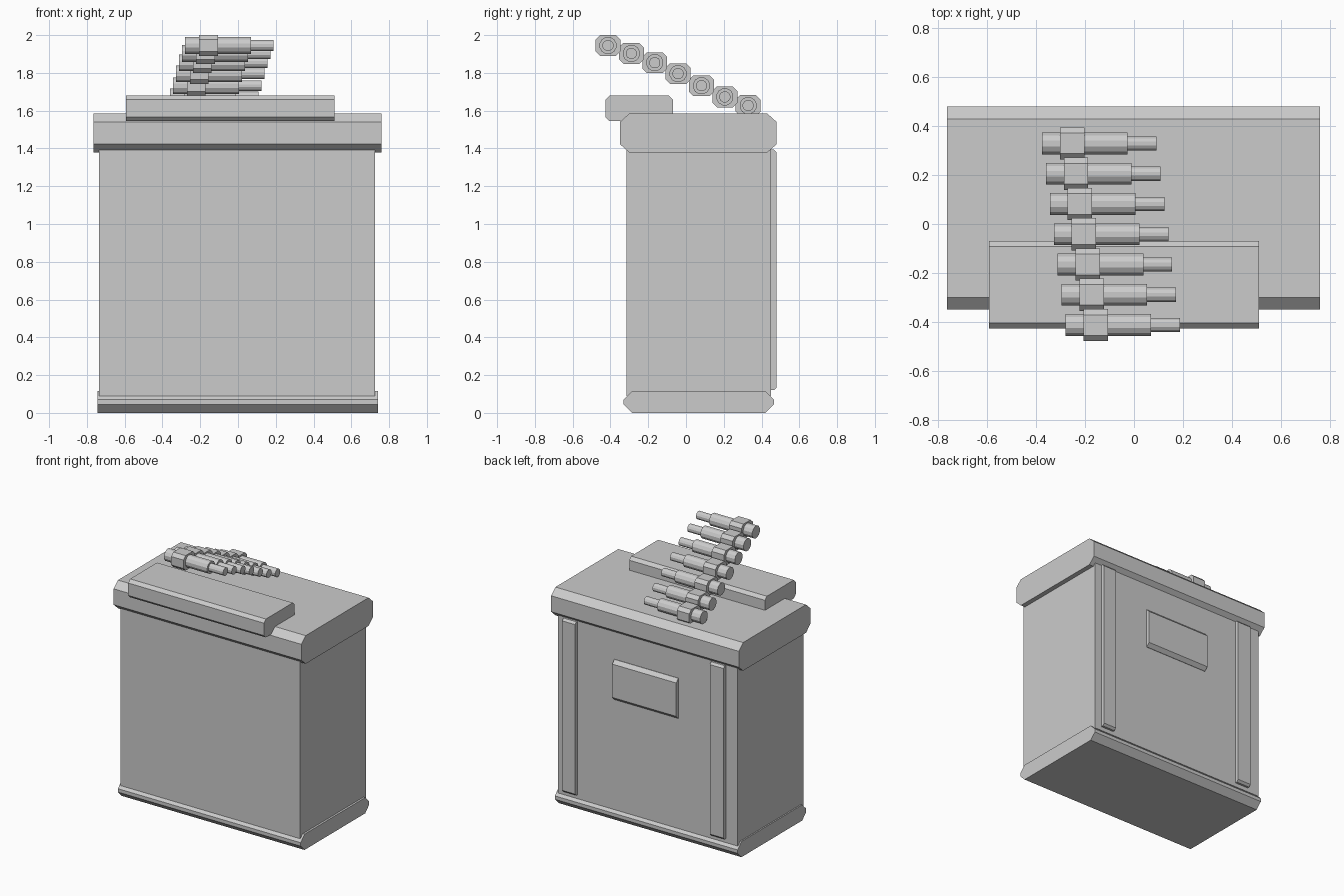
import bpy, bmesh, math

if "Cube" in bpy.data.objects:
    bpy.data.objects.remove(bpy.data.objects["Cube"])

grey = bpy.data.materials.new("plain grey")
grey.diffuse_color = (0.6, 0.6, 0.6, 1)
grey.use_nodes = True
grey.node_tree.nodes["Principled BSDF"].inputs["Base Color"].default_value = grey.diffuse_color


def extrude_x(name, profile, x0, x1):
    """Solid made by sweeping a closed (y, z) profile from x0 to x1."""
    bm = bmesh.new()
    face = bm.faces.new([bm.verts.new((x0, y, z)) for y, z in profile])
    ext = bmesh.ops.extrude_face_region(bm, geom=[face])["geom"]
    moved = [v for v in ext if isinstance(v, bmesh.types.BMVert)]
    bmesh.ops.translate(bm, verts=moved, vec=(x1 - x0, 0, 0))
    bmesh.ops.recalc_face_normals(bm, faces=bm.faces)
    mesh = bpy.data.meshes.new(name)
    bm.to_mesh(mesh)
    bm.free()
    mesh.materials.append(grey)
    obj = bpy.data.objects.new(name, mesh)
    bpy.context.collection.objects.link(obj)
    return obj


def bar(name, x0, x1, y0, y1, z0, z1, cy=0.0, cz=0.0):
    """Box along x whose four long edges are chamfered by cy, cz."""
    if cy == 0:
        profile = [(y0, z0), (y1, z0), (y1, z1), (y0, z1)]
    else:
        profile = [(y0 + cy, z0), (y1 - cy, z0), (y1, z0 + cz), (y1, z1 - cz),
                   (y1 - cy, z1), (y0 + cy, z1), (y0, z1 - cz), (y0, z0 + cz)]
    return extrude_x(name, profile, x0, x1)


def rod(name, x0, x1, y, z, r, sides=12):
    """Faceted cylinder along x."""
    angles = [2 * math.pi * (i + 0.5) / sides for i in range(sides)]
    profile = [(y + r * math.cos(a), z + r * math.sin(a)) for a in angles]
    return extrude_x(name, profile, x0, x1)


# Cabinet: base, body, cap and the slab on top
bar("base", -0.745, 0.74, -0.33, 0.465, 0.0, 0.115, 0.045, 0.045)
bar("body", -0.735, 0.725, -0.315, 0.45, 0.09, 1.4)
bar("cap", -0.765, 0.76, -0.35, 0.48, 1.378, 1.585, 0.05, 0.045)
bar("top_slab", -0.593, 0.51, -0.427, -0.07, 1.545, 1.68, 0.022, 0.022)

# Back details: two upright strips and a small panel
bar("back_strip_a", 0.565, 0.67, 0.41, 0.48, 0.12, 1.395, 0.015, 0.015)
bar("back_strip_b", -0.64, -0.53, 0.41, 0.48, 0.12, 1.395, 0.015, 0.015)
bar("back_panel", -0.255, 0.265, 0.41, 0.478, 0.9, 1.195, 0.025, 0.025)

# Rising row of seven stepped rods, each with a chamfered collar
heights = [1.945, 1.903, 1.854, 1.796, 1.732, 1.673, 1.627]
for i, z in enumerate(heights):
    x = -0.28 - 0.016 * i
    y = -0.413 + 0.1237 * i
    n = i + 1
    rod(f"rod_{n}", x, x + 0.35, y, z, 0.046)
    rod(f"rod_tip_{n}", x + 0.34, x + 0.468, y, z, 0.03)
    bar(f"collar_{n}", x + 0.073, x + 0.173, y - 0.066, y + 0.066,
        z - 0.055, z + 0.055, 0.024, 0.024)
